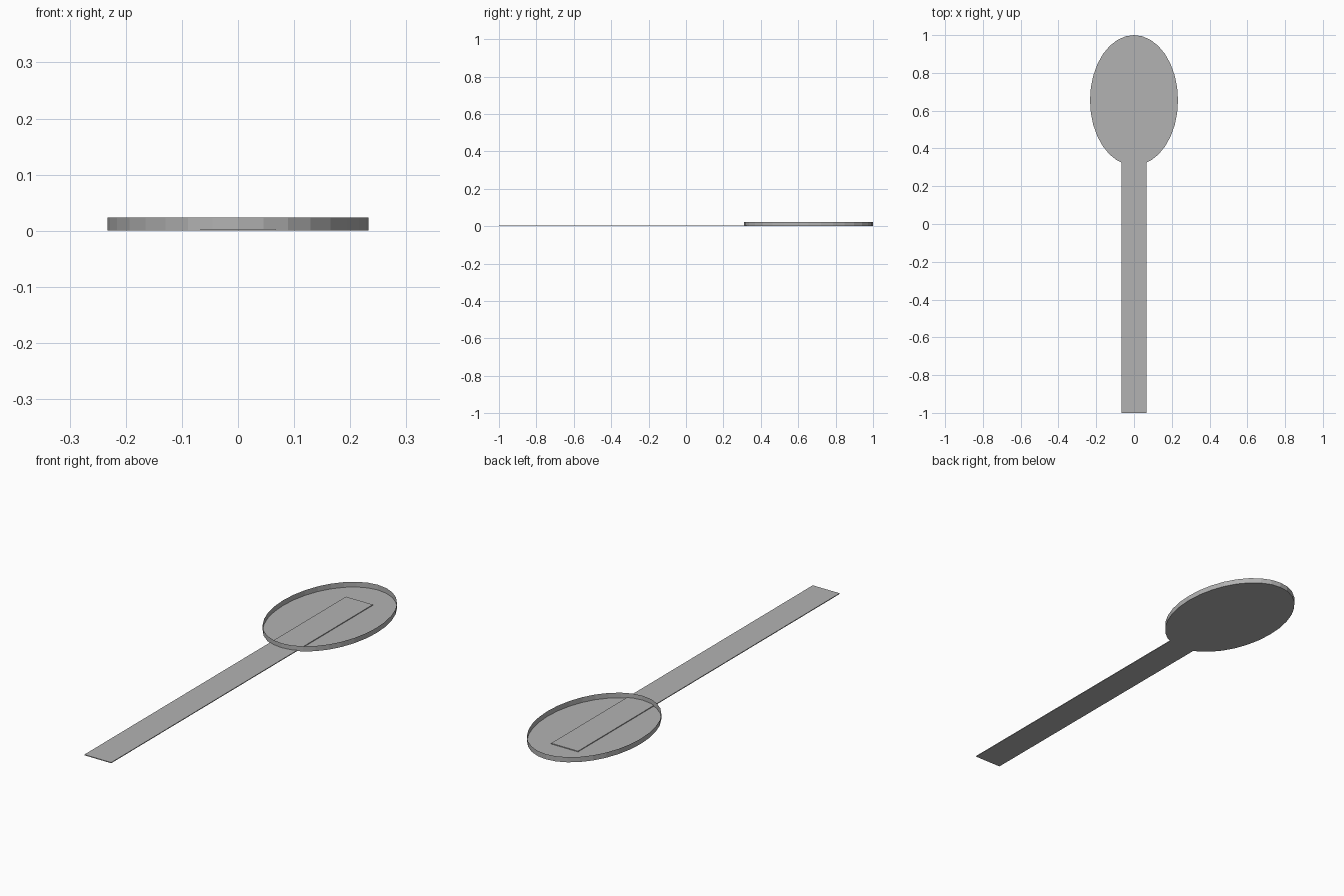
import bpy, bmesh
from mathutils import Matrix

if "Cube" in bpy.data.objects:
    bpy.data.objects.remove(bpy.data.objects["Cube"])

SIDES = 32
RX, RY, BOWL_Y = 0.233, 0.345, 0.655
RIM_H = 0.0235
HANDLE_W, HANDLE_T = 0.134, 0.0035
HANDLE_Y0, HANDLE_Y1 = -1.0, 0.866

grey = bpy.data.materials.new("grey")
grey.diffuse_color = (0.45, 0.45, 0.45, 1)
grey.use_nodes = True
grey.node_tree.nodes["Principled BSDF"].inputs["Base Color"].default_value = grey.diffuse_color


def finish(bm, name):
    mesh = bpy.data.meshes.new(name)
    bm.to_mesh(mesh)
    bm.free()
    mesh.materials.append(grey)
    obj = bpy.data.objects.new(name, mesh)
    bpy.context.collection.objects.link(obj)
    return obj


# Bowl: shallow oval tray, thin wall, open top
bm = bmesh.new()
bmesh.ops.create_cone(bm, cap_ends=True, segments=SIDES, radius1=1, radius2=1, depth=1,
                      matrix=Matrix.Translation((0, 0, 0.5)))
top = [f for f in bm.faces if f.normal.z > 0.9]
bmesh.ops.delete(bm, geom=top, context='FACES_ONLY')
bmesh.ops.transform(bm, verts=bm.verts,
                    matrix=Matrix.Translation((0, BOWL_Y, 0)) @ Matrix.Diagonal((RX, RY, RIM_H, 1)))
finish(bm, "bowl")

# Handle: flat strip that runs on across the bowl floor
bm = bmesh.new()
length = HANDLE_Y1 - HANDLE_Y0
bmesh.ops.create_cube(bm, size=1)
bmesh.ops.transform(bm, verts=bm.verts,
                    matrix=Matrix.Translation((0, (HANDLE_Y0 + HANDLE_Y1) / 2, HANDLE_T / 2))
                    @ Matrix.Diagonal((HANDLE_W, length, HANDLE_T, 1)))
finish(bm, "handle")
